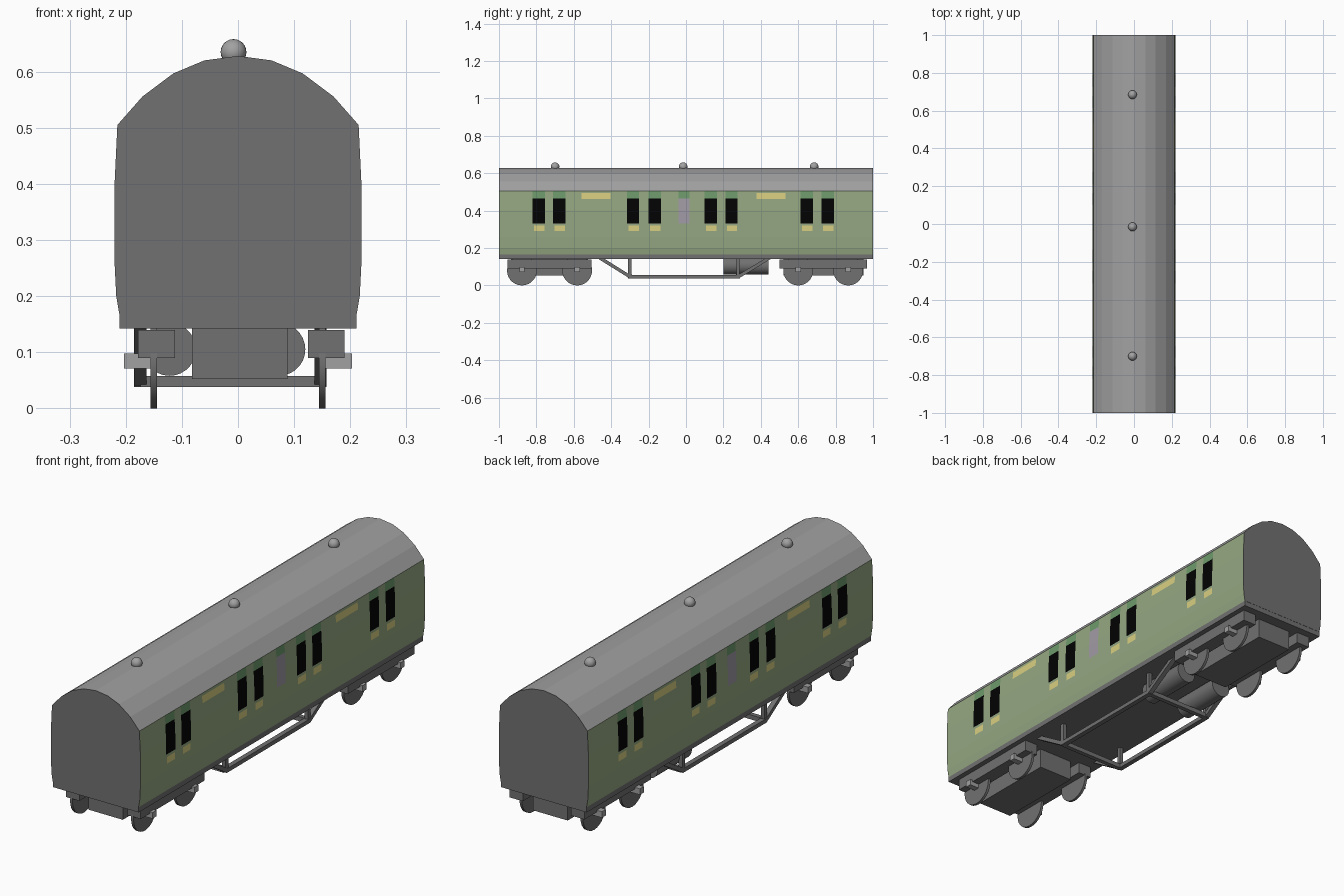
import bpy, bmesh, math
from mathutils import Vector, Matrix

cube = bpy.data.objects.get("Cube")
if cube:
    bpy.data.objects.remove(cube, do_unlink=True)


def material(name, r, g, b):
    col = [(v / 255) ** 2.2 for v in (r, g, b)] + [1]
    m = bpy.data.materials.new(name)
    m.use_nodes = True
    m.diffuse_color = col
    m.node_tree.nodes["Principled BSDF"].inputs["Base Color"].default_value = col
    return m


GREEN = material("body green", 148, 166, 129)
BLACK = material("window black", 10, 10, 10)
DARK_GREEN = material("vent green", 110, 153, 107)
YELLOW = material("label yellow", 216, 206, 128)
PANEL = material("frosted grey", 160, 153, 164)
LIGHT = material("roof grey", 160, 160, 160)
DARK = material("frame grey", 112, 112, 112)


def finish(name, bm, mats, smooth=False):
    bmesh.ops.recalc_face_normals(bm, faces=bm.faces)
    me = bpy.data.meshes.new(name)
    bm.to_mesh(me)
    bm.free()
    for m in mats:
        me.materials.append(m)
    ob = bpy.data.objects.new(name, me)
    bpy.context.collection.objects.link(ob)
    if smooth:
        bpy.ops.object.select_all(action="DESELECT")
        ob.select_set(True)
        bpy.context.view_layer.objects.active = ob
        bpy.ops.object.shade_smooth_by_angle(angle=math.radians(35))
    return ob


def box(name, x, y, z, mat):
    """Box from (min, max) pairs."""
    bm = bmesh.new()
    size = [b - a for a, b in (x, y, z)]
    mid = [(a + b) / 2 for a, b in (x, y, z)]
    bmesh.ops.create_cube(bm, size=1, matrix=Matrix.Translation(mid) @ Matrix.Diagonal((*size, 1)))
    return finish(name, bm, [mat])


def beam(name, a, b, wide, thick, mat):
    """Square bar between two points."""
    a, b = Vector(a), Vector(b)
    d = b - a
    rot = d.to_track_quat("Y", "Z").to_matrix().to_4x4()
    bm = bmesh.new()
    bmesh.ops.create_cube(bm, size=1, matrix=Matrix.Translation((a + b) / 2) @ rot
                          @ Matrix.Diagonal((wide, d.length, thick, 1)))
    return finish(name, bm, [mat])


def cylinder(name, centre, radius, depth, axis, mat):
    bm = bmesh.new()
    turn = Matrix.Rotation(math.pi / 2, 4, "Y" if axis == "X" else "X")
    bmesh.ops.create_cone(bm, cap_ends=True, segments=28, radius1=radius, radius2=radius,
                          depth=depth, matrix=Matrix.Translation(centre) @ turn)
    return finish(name, bm, [mat], True)


def loft(name, profile, ys, mats, rule=None, caps=False):
    """Sweep an x-z profile along the y stations."""
    bm = bmesh.new()
    rings = [[bm.verts.new((x, y, z)) for x, z in profile] for y in ys]
    for r, s in zip(rings, rings[1:]):
        pairs = list(zip(r, s))
        if caps:
            pairs.append(pairs[0])
        for (a, b), (c, d) in zip(pairs, pairs[1:]):
            f = bm.faces.new((a, b, d, c))
            if rule:
                f.material_index = rule(f.calc_center_median())
    if caps:
        bm.faces.new(rings[0])
        bm.faces.new(rings[-1])
    return finish(name, bm, mats)


# Cross-section of the coach
SIDE = [(.211, .165), (.217, .2), (.22, .26), (.22, .4), (.215, .505)]
ROOF = [(.215, .505), (.17, .556), (.115, .597), (.06, .62), (0, .628)]


def side_x(z):
    for (x0, z0), (x1, z1) in zip(SIDE, SIDE[1:]):
        if z <= z1:
            return x0 + (x1 - x0) * (z - z0) / (z1 - z0)
    return SIDE[-1][0]


# Painted details as cut faces: (y0, y1, z0, z1, material slot)
details = [(-.04, .02, .332, .466, 4), (-.04, .02, .466, .505, 2)]
for y in (-.82, -.71, -.315, -.2, .1, .21, .613, .725):
    details += [(y, y + .065, .332, .466, 1),
                (y, y + .065, .466, .505, 2),
                (y + .008, y + .063, .29, .32, 3)]
for y in (-.56, .378):
    details.append((y, y + .155, .461, .493, 3))


def paint(c):
    for y0, y1, z0, z1, slot in details:
        if y0 < c.y < y1 and z0 < c.z < z1:
            return slot
    return 0


heights = sorted({z for d in details for z in d[2:4]} | {z for _, z in SIDE})
stations = sorted({round(y, 4) for d in details for y in d[:2]} | {-.998, .998})
for side, s in (("left", 1), ("right", -1)):
    loft(side + "_side", [(s * side_x(z), z) for z in heights], stations,
         [GREEN, BLACK, DARK_GREEN, YELLOW, PANEL], paint)

# Roof, ends and floor
arch = ROOF + [(-x, z) for x, z in ROOF[-2::-1]]
loft("roof", arch, (-.998, .998), [LIGHT])
half = SIDE + ROOF[1:]
outline = half + [(-x, z) for x, z in half[-2::-1]]
loft("front_end", outline, (-1, -.997), [DARK], caps=True)
loft("back_end", outline, (.997, 1), [DARK], caps=True)
box("floor", (-.211, .211), (-.999, .999), (.142, .166), DARK)

# Roof ventilators
for i, y in enumerate((-.7, -.015, .685)):
    bm = bmesh.new()
    bmesh.ops.create_uvsphere(bm, u_segments=20, v_segments=12, radius=.023,
                              matrix=Matrix.Translation((-.008, y, .635)))
    finish(f"roof_vent_{i + 1}", bm, [LIGHT], True)

# Bogies with wheels and axle boxes
for end, y0, y1, axles in (("front", -.955, -.505, (-.877, -.582)),
                           ("back", .5, .968, (.6, .867))):
    box(end + "_bogie_centre", (-.082, .088), (y0 + .02, y1 - .02), (.052, .142), DARK)
    for side, xa, xb, s in (("left", .125, .19, 1), ("right", -.178, -.112, -1)):
        box(f"{end}_{side}_bogie_frame", (xa, xb), (y0, y1), (.09, .14), DARK)
        for n, y in enumerate(axles):
            cylinder(f"{end}_{side}_wheel_{n + 1}", (s * .15, y, .08), .08, .012, "X", DARK)
            box(f"{end}_{side}_axle_box_{n + 1}", sorted((s * .15, s * .203)),
                (y - .014, y + .014), (.071, .098), LIGHT)

# Underframe trusses
for side, x in (("left", .147), ("right", -.174)):
    beam(side + "_truss_rail", (x, -.305, .047), (x, .285, .047), .022, .018, DARK)
    beam(side + "_front_truss_brace", (x, -.465, .15), (x, -.3, .047), .022, .018, DARK)
    beam(side + "_back_truss_brace", (x, .28, .047), (x, .45, .15), .022, .018, DARK)
    for end, y in (("front", -.3), ("back", .278)):
        box(f"{side}_{end}_truss_post", (x - .009, x + .009), (y - .009, y + .009),
            (.045, .145), DARK)
for end, y in (("front", -.3), ("back", .278)):
    box(end + "_truss_crossbar", (-.174, .147), (y - .01, y + .01), (.038, .058), DARK)

# Underfloor tanks
for side, x in (("left", .073), ("right", -.122)):
    cylinder(side + "_tank", (x, .32, .105), .047, .24, "Y", DARK)
